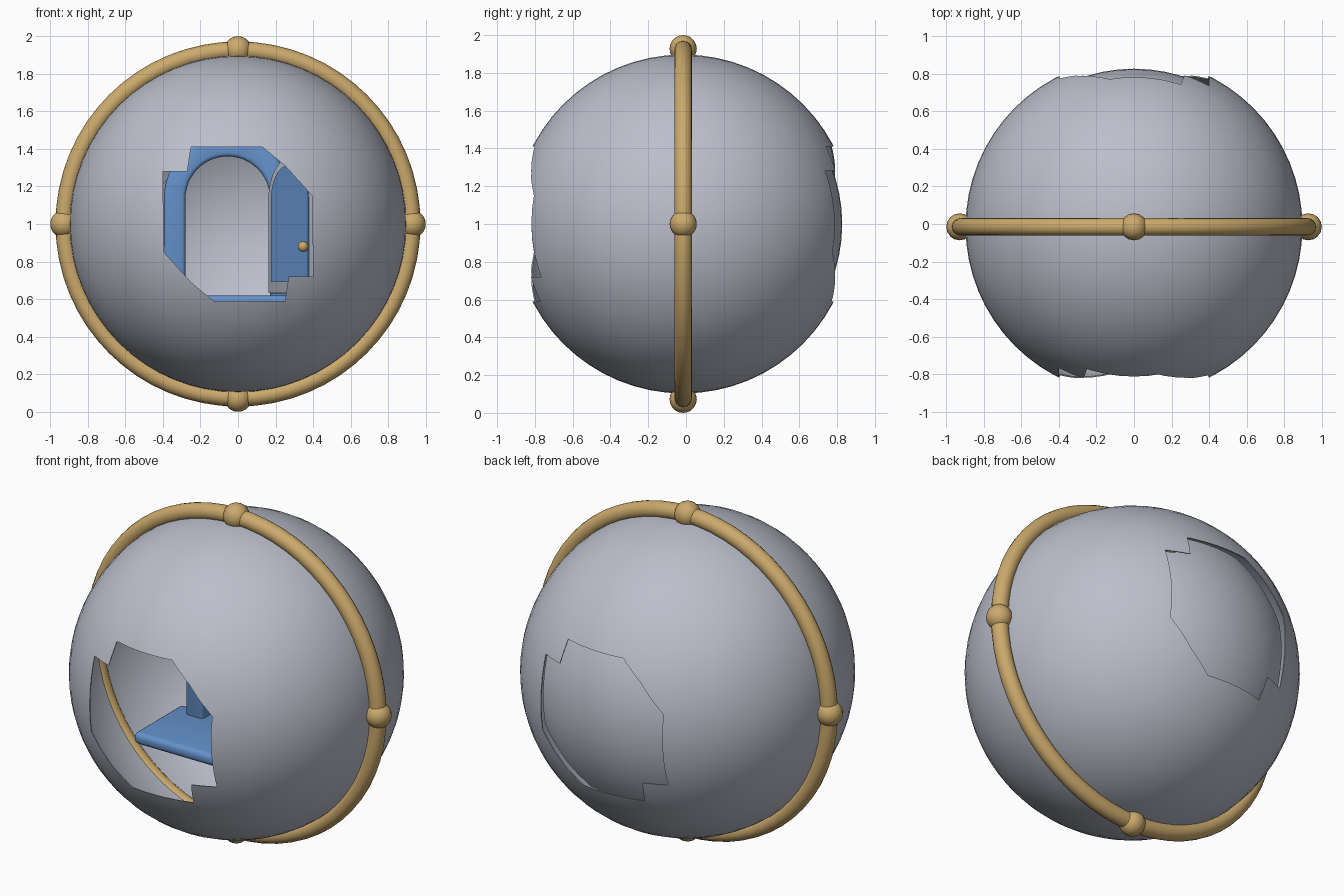
import bpy, bmesh, math
from mathutils import Matrix, Vector

if "Cube" in bpy.data.objects:
    bpy.data.objects.remove(bpy.data.objects["Cube"])

CENTRE = Vector((0, -0.015, 1))


def material(name, rgb):
    m = bpy.data.materials.new(name)
    m.use_nodes = True
    m.diffuse_color = (*rgb, 1)
    m.node_tree.nodes["Principled BSDF"].inputs["Base Color"].default_value = (*rgb, 1)
    return m


GREY = material("pale_grey", (0.50, 0.52, 0.60))
GOLD = material("gold", (0.60, 0.40, 0.15))
BLUE = material("blue", (0.13, 0.29, 0.60))


def add(name, bm, mat):
    mesh = bpy.data.meshes.new(name)
    bm.to_mesh(mesh)
    bm.free()
    ob = bpy.data.objects.new(name, mesh)
    bpy.context.collection.objects.link(ob)
    if mat:
        mesh.materials.append(mat)
    return ob


def activate(ob):
    bpy.ops.object.select_all(action="DESELECT")
    ob.select_set(True)
    bpy.context.view_layer.objects.active = ob


def smooth(ob, angle=35):
    activate(ob)
    bpy.ops.object.shade_smooth_by_angle(angle=math.radians(angle))


def apply_modifier(ob, kind, **settings):
    mod = ob.modifiers.new(kind.lower(), kind)
    for key, value in settings.items():
        setattr(mod, key, value)
    activate(ob)
    bpy.ops.object.modifier_apply(modifier=mod.name)


def prism(name, outline, y0, y1, mat):
    """Extrude an x-z outline along y."""
    bm = bmesh.new()
    face = bm.faces.new([bm.verts.new((x, y0, z)) for x, z in outline])
    new = bmesh.ops.extrude_face_region(bm, geom=[face])["geom"]
    bmesh.ops.translate(bm, vec=(0, y1 - y0, 0),
                        verts=[v for v in new if isinstance(v, bmesh.types.BMVert)])
    bmesh.ops.recalc_face_normals(bm, faces=bm.faces)
    return add(name, bm, mat)


def thin_sphere(name, radius, thickness):
    """Hollow ball made from a subdivided, rounded cube."""
    bm = bmesh.new()
    for r, inside in ((radius, False), (radius - thickness, True)):
        part = bmesh.new()
        bmesh.ops.create_cube(part, size=2)
        bmesh.ops.subdivide_edges(part, edges=part.edges, cuts=15, use_grid_fill=True)
        for v in part.verts:
            v.co = Vector([math.tan(c * math.pi / 4) for c in v.co]).normalized() * r + CENTRE
        if inside:
            bmesh.ops.reverse_faces(part, faces=part.faces)
        temp = bpy.data.meshes.new("temp")
        part.to_mesh(temp)
        part.free()
        bm.from_mesh(temp)
        bpy.data.meshes.remove(temp)
    return add(name, bm, GREY)


# Stepped hatch outline, the same when turned by half a turn
half = [(-0.4, 0.28), (-0.27, 0.28), (-0.25, 0.41), (0.13, 0.41), (0.25, 0.31), (0.395, 0.15)]
hatch = half + [(-x, -z) for x, z in half]


def hatch_cutter(turn, scale):
    pts = [(turn * x * scale, 1 + z * scale) for x, z in hatch]
    return prism("hatch_cutter", pts, -turn * 0.3, -turn * 1.3, None)


def cut(ob, cutter, operation):
    apply_modifier(ob, "BOOLEAN", object=cutter, operation=operation, solver="EXACT")
    bpy.data.objects.remove(cutter)


# Outer ball with a hatch front and back
shell = thin_sphere("outer_ball", 0.897, 0.006)
cut(shell, hatch_cutter(1, 1), "DIFFERENCE")
cut(shell, hatch_cutter(-1, 1), "DIFFERENCE")
smooth(shell)

# Recessed cover behind the back hatch
cover = thin_sphere("back_cover", 0.842, 0.006)
cut(cover, hatch_cutter(-1, 1.12), "INTERSECT")
smooth(cover)

# Ring around the ball and its four knobs
bpy.ops.mesh.primitive_torus_add(major_segments=64, minor_segments=16, major_radius=0.925,
                                 minor_radius=0.047, location=CENTRE,
                                 rotation=(math.pi / 2, 0, 0))
ring = bpy.context.object
ring.name = "ring"
ring.data.materials.append(GOLD)
smooth(ring)


def knob(name, radius, location, parent=None):
    bpy.ops.mesh.primitive_uv_sphere_add(segments=16, ring_count=10, radius=radius,
                                         location=location)
    ob = bpy.context.object
    ob.name = name
    ob.data.materials.append(GOLD)
    smooth(ob)
    return ob


for name, dx, dz in (("top", 0, 1), ("bottom", 0, -1), ("left", 1, 0), ("right", -1, 0)):
    knob(name + "_ring_knob", 0.072, CENTRE + Vector((dx, 0, dz)) * 0.928)


def arch(cx, radius, base, spring=1.135, steps=24):
    """Arched outline, from the lower right corner round to the lower left."""
    arc = [(cx + radius * math.cos(math.pi * i / steps),
            spring + radius * math.sin(math.pi * i / steps)) for i in range(steps + 1)]
    return [(cx + radius, base)] + arc + [(cx - radius, base)]


# Arched door frame
MID = -0.055
outline = arch(MID, 0.34, 0.6) + arch(MID, 0.225, 0.6)[::-1]
frame = prism("door_frame", outline, 0.07, 0.17, BLUE)
apply_modifier(frame, "BEVEL", width=0.02, segments=3, limit_method="ANGLE")
smooth(frame)

# Doorstep slab
step = prism("doorstep", [(-0.49, 0.55), (0.38, 0.55), (0.38, 0.62), (-0.49, 0.62)],
             -0.28, 0.17, BLUE)
apply_modifier(step, "BEVEL", width=0.028, segments=4)
smooth(step)

# Open door, modelled closed from its hinge and then swung outwards
swing = Matrix.Translation((0.175, 0.06, 0)) @ Matrix.Rotation(math.radians(-57), 4, "Z")
door = prism("door", arch(0.222, 0.222, 0.63), -0.02, 0.02, GREY)
apply_modifier(door, "BEVEL", width=0.01, segments=2, limit_method="ANGLE")
panel = prism("door_panel", arch(0.222, 0.18, 0.69), -0.026, 0.026, BLUE)
for ob in (door, panel):
    ob.data.transform(swing)
    smooth(ob)

# Door handles on both faces
for side, y in (("front", -0.045), ("back", 0.045)):
    knob(side + "_door_handle", 0.028, swing @ Vector((0.385, y, 0.88)))
